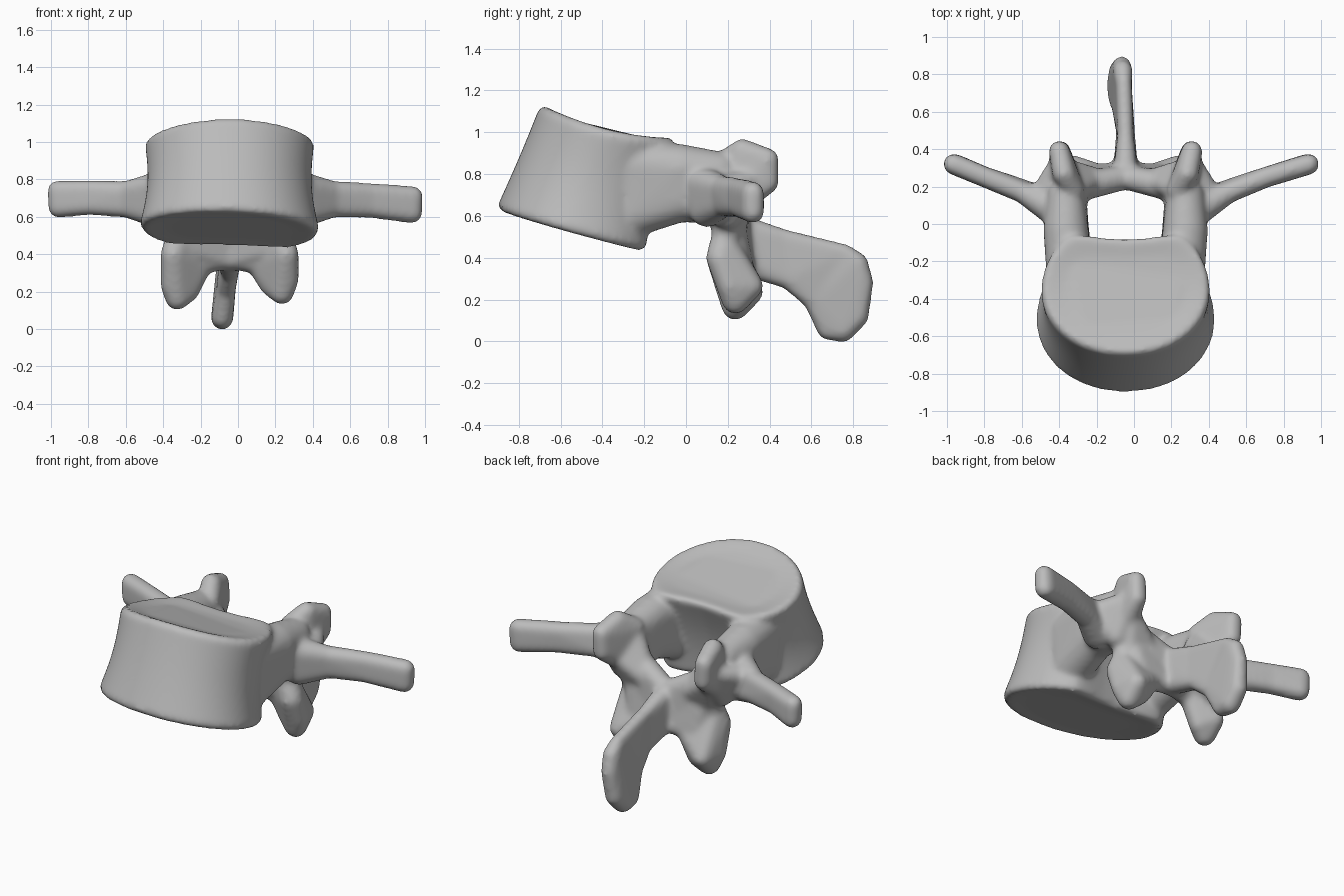
import bpy, bmesh, math
from mathutils import Vector, Matrix

MIDLINE = -0.045

cube = bpy.data.objects.get("Cube")
if cube:
    bpy.data.objects.remove(cube, do_unlink=True)

bone = bpy.data.materials.new("bone_grey")
bone.use_nodes = True
bone.diffuse_color = (0.5, 0.5, 0.5, 1)
bone.node_tree.nodes["Principled BSDF"].inputs["Base Color"].default_value = bone.diffuse_color

bm = bmesh.new()


def hull(balls, side=1):
    """Wrap a rounded convex skin around a few balls (x, y, z, radius)."""
    part = bmesh.new()
    for x, y, z, r in balls:
        place = Matrix.Translation((MIDLINE + side * x, y, z))
        bmesh.ops.create_icosphere(part, subdivisions=3, radius=r, matrix=place)
    result = bmesh.ops.convex_hull(part, input=part.verts)
    loose = {g for g in result["geom_interior"] if isinstance(g, bmesh.types.BMVert)}
    bmesh.ops.delete(part, geom=list(loose), context="VERTS")
    temp = bpy.data.meshes.new("temp")
    part.to_mesh(temp)
    part.free()
    bm.from_mesh(temp)
    bpy.data.meshes.remove(temp)


def chain(stations, side=1):
    """Join each pair of neighbouring stations with a hull."""
    for a, b in zip(stations, stations[1:]):
        hull(a + b, side)


def body_ring(t, shrink=1.0, dish=0.0, count=64):
    """Kidney outline of the body at height t, from lower plate to upper plate."""
    waist = math.sin(math.pi * t)
    front = Vector((0, -0.91, 0.63)).lerp(Vector((0, -0.695, 1.135)), t)
    back = Vector((0, -0.14, 0.42)).lerp(Vector((0, 0, 0.975)), t)
    front.y += 0.005 * waist
    back.y -= 0.03 * waist
    width = 0.485 - 0.03 * t - 0.03 * waist
    ring = []
    for i in range(count):
        a = math.tau * i / count
        c, s = math.cos(a), math.sin(a)
        x = math.copysign(abs(c) ** (0.65 if s > 0 else 0.95), c) * shrink
        v = 0.5 + 0.5 * s * shrink
        if s > 0:
            v -= 0.1 * max(0, 1 - (x / 0.65) ** 2) * s
        p = front.lerp(back, v)
        p.x = MIDLINE + width * x
        p.z -= 0.18 * t * v * (1 - v) + dish + 0.015 * x * (1 - t)
        ring.append(bm.verts.new(p))
    return ring


# Body: stacked outlines with rounded rims and slightly dished end plates
rings = [body_ring(0, 0.7, -0.008), body_ring(0, 0.95)]
rings += [body_ring(t / 20) for t in range(1, 20)]
rings += [body_ring(1, 0.95), body_ring(1, 0.7, 0.008)]
for low, high in zip(rings, rings[1:]):
    for i in range(len(low)):
        j = (i + 1) % len(low)
        bm.faces.new((low[i], low[j], high[j], high[i]))
bm.faces.new(rings[0][::-1])
bm.faces.new(rings[-1])

for side in (-1, 1):
    reach = 0.03 * side
    drop = 0.015 * side

    # Pedicle
    chain([[(.3, -.25, .84, .125), (.29, -.25, .62, .12)],
           [(.32, -.03, .825, .12), (.31, -.03, .685, .115)],
           [(.32, .15, .81, .1), (.3, .16, .65, .09)]], side)

    # Upper joint process, with webs to the lamina and the transverse process
    hull([(.355, .39, .87, .055), (.35, .39, .76, .055), (.33, .27, .91, .06),
          (.28, .18, .85, .06), (.32, .24, .68, .08)], side)
    hull([(.27, .185, .8, .06), (.14, .235, .57, .06), (.25, .2, .5, .06),
          (.31, .3, .7, .05)], side)
    hull([(.35, .34, .78, .05), (.45, .15, .73, .065), (.34, .2, .6, .07)], side)

    # Transverse process
    chain([[(.39, .08, .755, .085), (.4, .1, .63, .085)],
           [(.55, .17, .735, .058), (.55, .18, .655, .06)],
           [(.75, .25, .735 - drop / 2, .054), (.75, .25, .655 - drop / 2, .054)],
           [(.95 + reach, .32, .725 - drop, .055), (.945 + reach, .32, .635 - drop, .056)]], side)

    # Lamina
    hull([(.28, .19, .68, .08), (.27, .19, .45, .065),
          (0, .25, .55, .065), (0, .27, .37, .06)], side)
    hull([(.24, .2, .6, .075), (.2, .25, .36, .07), (.05, .27, .37, .06)], side)

    # Lower joint process
    hull([(.28, .18, .46, .07), (.3, .165, .4, .07), (.31, .21, .25 + drop, .06),
          (.28, .235, .18 + drop, .065), (.285, .31, .25 + drop, .06),
          (.22, .26, .22 + drop, .06), (.15, .265, .345, .06)], side)

# Spinous process, leaning a little to its right at the tip
chain([[(0, .27, .54, .065), (0, .3, .37, .065)],
       [(0, .47, .495, .042), (0, .49, .3, .05)],
       [(-.01, .76, .425, .042), (-.02, .61, .2, .052)],
       [(-.015, .82, .375, .052), (-.02, .848, .28, .05),
        (-.035, .82, .12, .055), (-.04, .75, .055, .06), (-.04, .68, .06, .055)]])

# Fuse everything into one smooth bone
bmesh.ops.recalc_face_normals(bm, faces=bm.faces)
mesh = bpy.data.meshes.new("vertebra")
bm.to_mesh(mesh)
bm.free()
mesh.materials.append(bone)
vertebra = bpy.data.objects.new("vertebra", mesh)
bpy.context.collection.objects.link(vertebra)

fuse = vertebra.modifiers.new("fuse", "REMESH")
fuse.mode = "VOXEL"
fuse.voxel_size = 0.014
fuse.use_smooth_shade = True
soften = vertebra.modifiers.new("soften", "SMOOTH")
soften.factor = 0.5
soften.iterations = 14
